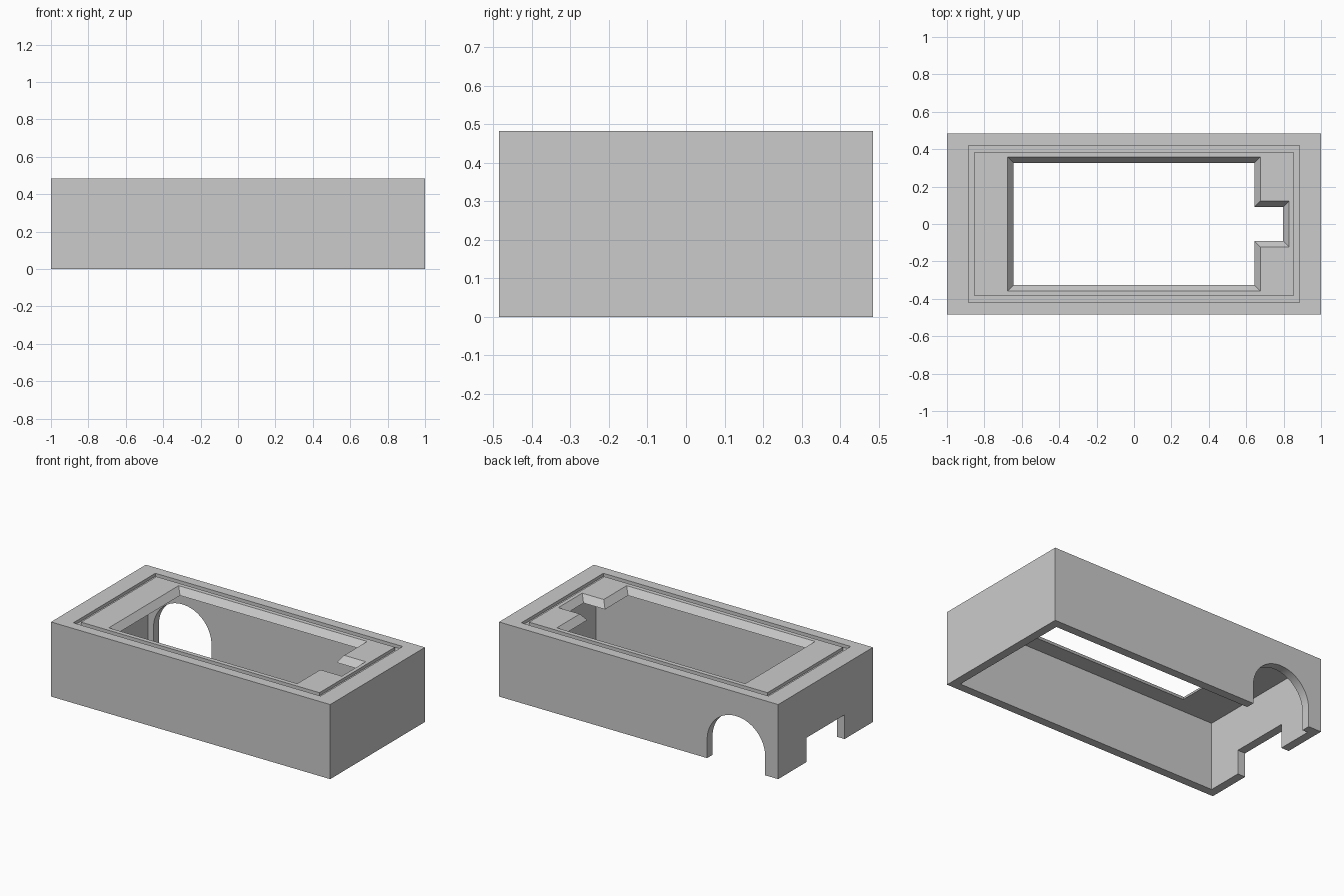
import bpy
import bmesh
import math
from mathutils import Vector

if "Cube" in bpy.data.objects:
    bpy.data.objects.remove(bpy.data.objects["Cube"], do_unlink=True)

HALF_X, HALF_Y, HEIGHT = 1.0, 0.485, 0.483
WALL, CEILING = 0.055, 0.44

grey = bpy.data.materials.new("plain grey")
grey.use_nodes = True
colour = (0.6, 0.6, 0.6, 1)
grey.diffuse_color = colour
grey.node_tree.nodes["Principled BSDF"].inputs["Base Color"].default_value = colour


def loft(name, ring_a, ring_b):
    """Closed solid between two matching rings of points."""
    bm = bmesh.new()
    a = [bm.verts.new(p) for p in ring_a]
    b = [bm.verts.new(p) for p in ring_b]
    bm.faces.new(a)
    bm.faces.new(b)
    for i in range(len(a)):
        j = (i + 1) % len(a)
        bm.faces.new((a[i], a[j], b[j], b[i]))
    bmesh.ops.recalc_face_normals(bm, faces=bm.faces)
    mesh = bpy.data.meshes.new(name)
    bm.to_mesh(mesh)
    bm.free()
    obj = bpy.data.objects.new(name, mesh)
    bpy.context.collection.objects.link(obj)
    mesh.materials.append(grey)
    return obj


def block(name, low, high):
    (x0, y0, z0), (x1, y1, z1) = low, high
    base = [(x0, y0), (x1, y0), (x1, y1), (x0, y1)]
    return loft(name, [(x, y, z0) for x, y in base], [(x, y, z1) for x, y in base])


def cut(target, cutter):
    """Subtract the cutter and throw it away."""
    mod = target.modifiers.new("cut", "BOOLEAN")
    mod.operation = "DIFFERENCE"
    mod.solver = "EXACT"
    mod.object = cutter
    bpy.context.view_layer.objects.active = target
    bpy.ops.object.modifier_apply(modifier=mod.name)
    bpy.data.objects.remove(cutter, do_unlink=True)


# Outer shell, hollow from below
housing = block("housing", (-HALF_X, -HALF_Y, 0), (HALF_X, HALF_Y, HEIGHT))
ix, iy = HALF_X - WALL, HALF_Y - WALL
cut(housing, block("cavity", (-ix, -iy, -0.1), (ix, iy, CEILING)))


# Window in the top with flared edges and a side recess
def window_ring(z):
    e = (z - CEILING) * 0.75
    x, y, nx, ny = 0.643 + e, 0.325 + e, 0.797 + e, 0.09 + e
    return [(px, py, z) for px, py in (
        (-x, -y), (x, -y), (x, -ny), (nx, -ny), (nx, ny), (x, ny), (x, y), (-x, y))]


cut(housing, loft("window", window_ring(CEILING - 0.03), window_ring(HEIGHT + 0.03)))

# Seal groove around the window
groove_floor = HEIGHT - 0.02
groove = block("groove", (-0.886, -0.42, groove_floor), (0.886, 0.42, HEIGHT + 0.05))
cut(groove, block("groove_core", (-0.854, -0.386, 0.3), (0.854, 0.386, 0.7)))
cut(housing, groove)

# Arched doorway in the back wall
cx, radius, spring = -0.699, 0.208, 0.12
arch = [(cx - radius, -0.1), (cx + radius, -0.1)]
steps = 32
for i in range(steps + 1):
    t = math.pi * i / steps
    arch.append((cx + radius * math.cos(t), spring + radius * math.sin(t)))
cut(housing, loft("arch", [(x, iy - 0.1, z) for x, z in arch],
                  [(x, HALF_Y + 0.1, z) for x, z in arch]))

# Rectangular notch in the right end wall
cut(housing, block("notch", (-HALF_X - 0.1, -0.195, -0.1), (-ix + 0.1, 0.195, 0.157)))

bpy.ops.object.select_all(action="DESELECT")
housing.select_set(True)
bpy.context.view_layer.objects.active = housing
bpy.ops.object.shade_smooth_by_angle(angle=math.radians(20))
